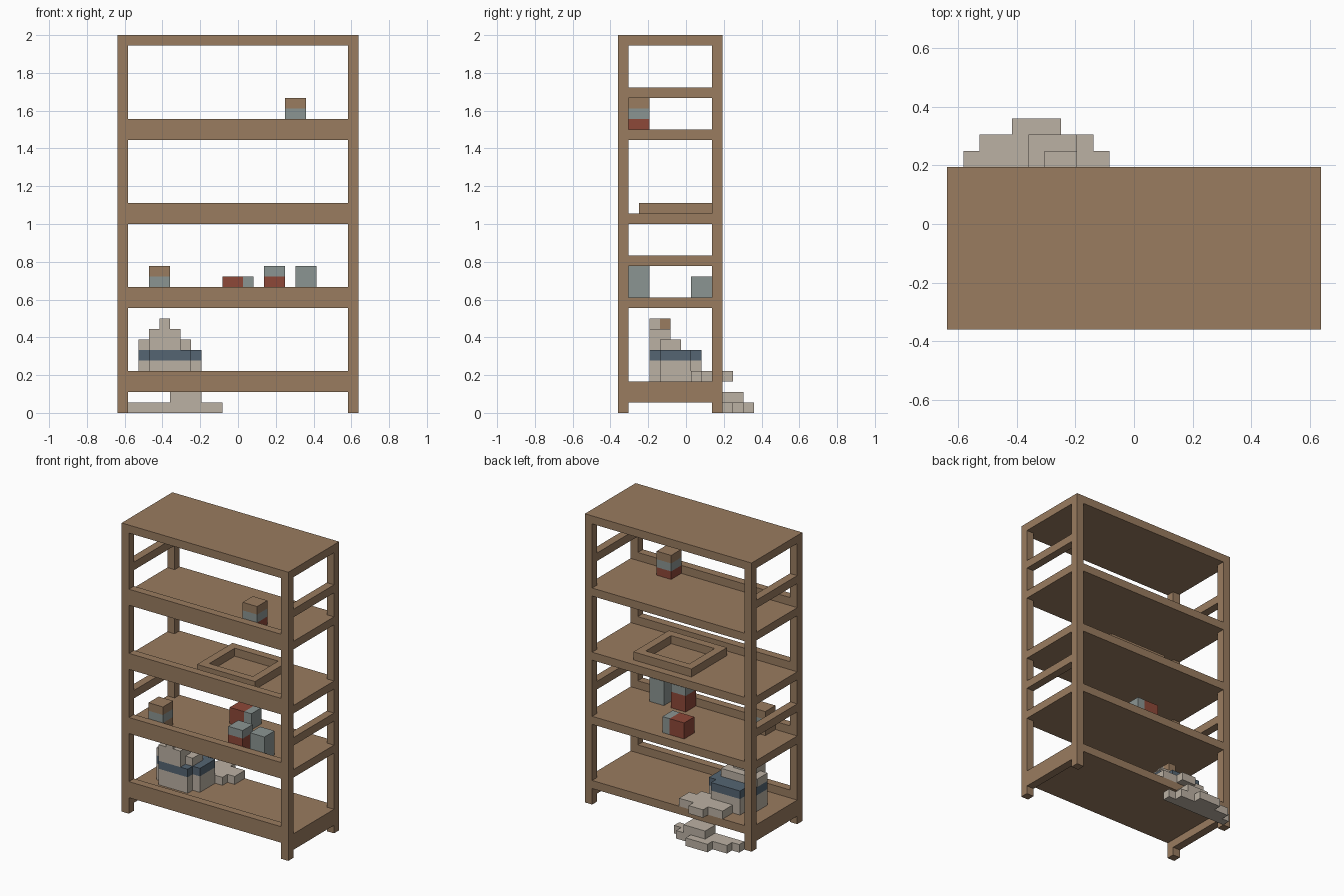
import bpy
import bmesh
from mathutils import Matrix, Vector

default = bpy.data.objects.get("Cube")
if default:
    bpy.data.objects.remove(default)

UNIT = 2 / 36                      # edge length of one block
WIDTH, DEPTH, HEIGHT = 23, 10, 36  # rack size in blocks
ORIGIN = Vector((-WIDTH / 2, -6.5, 0))


def make_material(name, colour):
    mat = bpy.data.materials.new(name)
    mat.use_nodes = True
    rgba = (*colour, 1)
    mat.diffuse_color = rgba
    mat.node_tree.nodes["Principled BSDF"].inputs["Base Color"].default_value = rgba
    return mat


wood = make_material("wood brown", (0.32, 0.2, 0.115))
cloth = make_material("pale cloth", (0.5, 0.44, 0.37))
grey = make_material("cool grey", (0.26, 0.3, 0.29))
red = make_material("brick red", (0.27, 0.065, 0.04))
blue = make_material("slate blue", (0.09, 0.13, 0.17))


def build(name, pieces):
    """Make one object from (material, x span, y span, z span) blocks."""
    bm = bmesh.new()
    mesh = bpy.data.meshes.new(name)
    slots = []
    for mat, *spans in pieces:
        if mat not in slots:
            slots.append(mat)
            mesh.materials.append(mat)
        low = Vector([s[0] for s in spans])
        high = Vector([s[1] for s in spans])
        place = Matrix.Translation(((low + high) / 2 + ORIGIN) * UNIT)
        size = Matrix.Diagonal((*((high - low) * UNIT), 1))
        cube = bmesh.ops.create_cube(bm, size=1, matrix=place @ size)
        for face in {f for v in cube["verts"] for f in v.link_faces}:
            face.material_index = slots.index(mat)
    bm.to_mesh(mesh)
    bm.free()
    obj = bpy.data.objects.new(name, mesh)
    bpy.context.collection.objects.link(obj)
    return obj


def stack(name, x, y, z, colours):
    """A two-by-two box whose layers are coloured from the bottom up."""
    build(name, [(c, (x, x + 2), (y, y + 2), (z + n, z + n + 1))
                 for n, c in enumerate(colours)])


# Frame: posts, top board and side bars
inner_x, inner_y = (1, WIDTH - 1), (1, DEPTH - 1)
end_x = {"right": (0, 1), "left": (WIDTH - 1, WIDTH)}
end_y = {"front": (0, 1), "back": (DEPTH - 1, DEPTH)}
for side, xs in end_x.items():
    for end, ys in end_y.items():
        build(f"{end}_{side}_post", [(wood, xs, ys, (0, HEIGHT - 1))])
    for label, z in (("lower", 1), ("middle", 14), ("upper", 30)):
        build(f"{label}_{side}_bar", [(wood, xs, inner_y, (z, z + 1))])
build("top_board", [(wood, (0, WIDTH), (0, DEPTH), (HEIGHT - 1, HEIGHT))])

# Shelves notched around the posts, each with a raised front lip
for number, z in enumerate((2, 10, 18, 26), start=1):
    board = [(wood, inner_x, (0, DEPTH), (z, z + 1)),
             (wood, inner_x, end_y["front"], (z + 1, z + 2))]
    board += [(wood, xs, inner_y, (z, z + 1)) for xs in end_x.values()]
    build(f"shelf_{number}", board)

# Square tray rim on the third shelf
rim = (19, 20)
build("tray", [(wood, (9, 17), (2, 3), rim), (wood, (9, 17), (8, 9), rim),
               (wood, (9, 10), (3, 8), rim), (wood, (16, 17), (3, 8), rim)])

# Small boxes
stack("upper_box", 16, 1, 27, (red, grey, wood))
stack("right_box", 3, 1, 11, (wood, grey, wood))
stack("red_box", 14, 1, 11, (red, red, grey))
stack("grey_box", 17, 1, 11, (grey, grey, grey))
build("lying_box", [(red, (10, 12), (7, 9), (11, 13)),
                    (grey, (12, 13), (7, 9), (11, 13))])

# Sack with a band around it
sack = []
for mat, layer in ((cloth, (3, 5)), (blue, (5, 6))):
    sack.append((mat, (3, 7), (3, 8), layer))
    sack += [(mat, xs, (4, 7), layer) for xs in ((2, 3), (7, 8))]
sack += [(cloth, (3, 6), (3, 4), (6, 7)), (cloth, (2, 7), (4, 6), (6, 7)),
         (cloth, (3, 6), (3, 5), (7, 8)),
         (cloth, (4, 5), (3, 4), (8, 9)), (wood, (4, 5), (4, 5), (8, 9))]
build("sack", sack)

# Spill on the bottom shelf, hanging over the back edge
spill = (3, 4)
build("shelf_spill", [(cloth, (7, 9), (7, 8), spill), (cloth, (4, 10), (8, 10), spill),
                      (cloth, (6, 8), (10, 11), spill)])

# Heap on the floor behind the rack
floor = (0, 1)
build("floor_heap", [(cloth, (1, 10), (10, 11), floor), (cloth, (2, 9), (11, 12), floor),
                     (cloth, (4, 7), (12, 13), floor), (cloth, (5, 8), (10, 12), (1, 2))])
